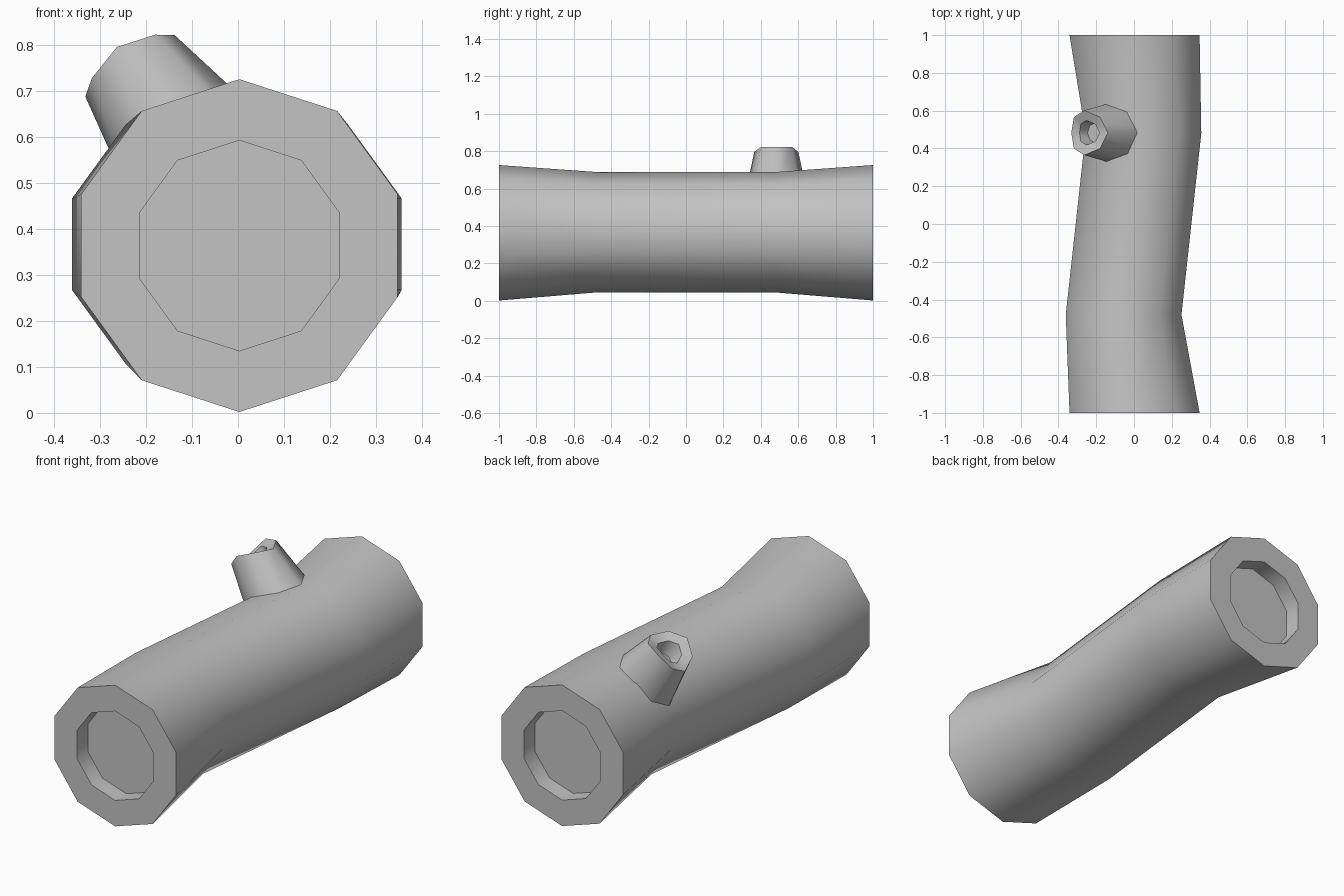
import bpy
import bmesh
from math import sin, cos, radians, tau
from mathutils import Vector

cube = bpy.data.objects.get("Cube")
if cube:
    bpy.data.objects.remove(cube)

grey = bpy.data.materials.new("plain_grey")
grey.use_nodes = True
grey.diffuse_color = (0.55, 0.55, 0.55, 1)
grey.node_tree.nodes["Principled BSDF"].inputs["Base Color"].default_value = grey.diffuse_color


def ring(centre, radius, u, v, sides, lift=0):
    """Points around a centre; lift raises the flanks along u x v."""
    c, n = Vector(centre), u.cross(v)
    points = []
    for i in range(sides):
        a = tau * i / sides
        points.append(c + radius * (cos(a) * u + sin(a) * v) + lift * sin(a) ** 2 * n)
    return points


def loft(name, rings, smooth_angle):
    """Skin a list of rings and close both ends."""
    bm = bmesh.new()
    loops = [[bm.verts.new(p) for p in r] for r in rings]
    for a, b in zip(loops, loops[1:]):
        for i in range(len(a)):
            j = (i + 1) % len(a)
            bm.faces.new((a[i], a[j], b[j], b[i]))
    bm.faces.new(loops[0][::-1])
    bm.faces.new(loops[-1])
    bmesh.ops.recalc_face_normals(bm, faces=bm.faces)
    mesh = bpy.data.meshes.new(name)
    bm.to_mesh(mesh)
    bm.free()
    mesh.materials.append(grey)
    obj = bpy.data.objects.new(name, mesh)
    bpy.context.collection.objects.link(obj)
    bpy.ops.object.select_all(action="DESELECT")
    obj.select_set(True)
    bpy.context.view_layer.objects.active = obj
    bpy.ops.object.shade_smooth_by_angle(angle=radians(smooth_angle))
    return obj


# Crooked ten-sided trunk with a recessed core at each end
up, side = Vector((0, 0, 1)), Vector((1, 0, 0))
trunk_profile = [  # x, y, z, radius
    (0.003, -0.91, 0.364, 0.229),
    (0.003, -1, 0.364, 0.229),
    (0.003, -1, 0.364, 0.362),
    (-0.055, -0.48, 0.367, 0.322),
    (0.05, 0.48, 0.367, 0.322),
    (0.003, 1, 0.364, 0.362),
    (0.003, 1, 0.364, 0.229),
    (0.003, 0.91, 0.364, 0.229),
]
loft("log_trunk", [ring(p[:3], p[3], up, side, 10) for p in trunk_profile], 50)

# Tapered eight-sided branch stub with a saddle-shaped hollow tip
axis = Vector((-0.567, 0, 0.824)).normalized()
across = Vector((axis.z, 0, -axis.x))
along = axis.cross(across)
base, tip = Vector((-0.086, 0.483, 0.548)), Vector((-0.235, 0.483, 0.755))
loft("branch_stub", [
    ring(base, 0.17, across, along, 8),
    ring(tip, 0.118, across, along, 8, 0.05),
    ring(tip, 0.065, across, along, 8, 0.03),
    ring(tip - axis * 0.06, 0.055, across, along, 8),
], 50)
